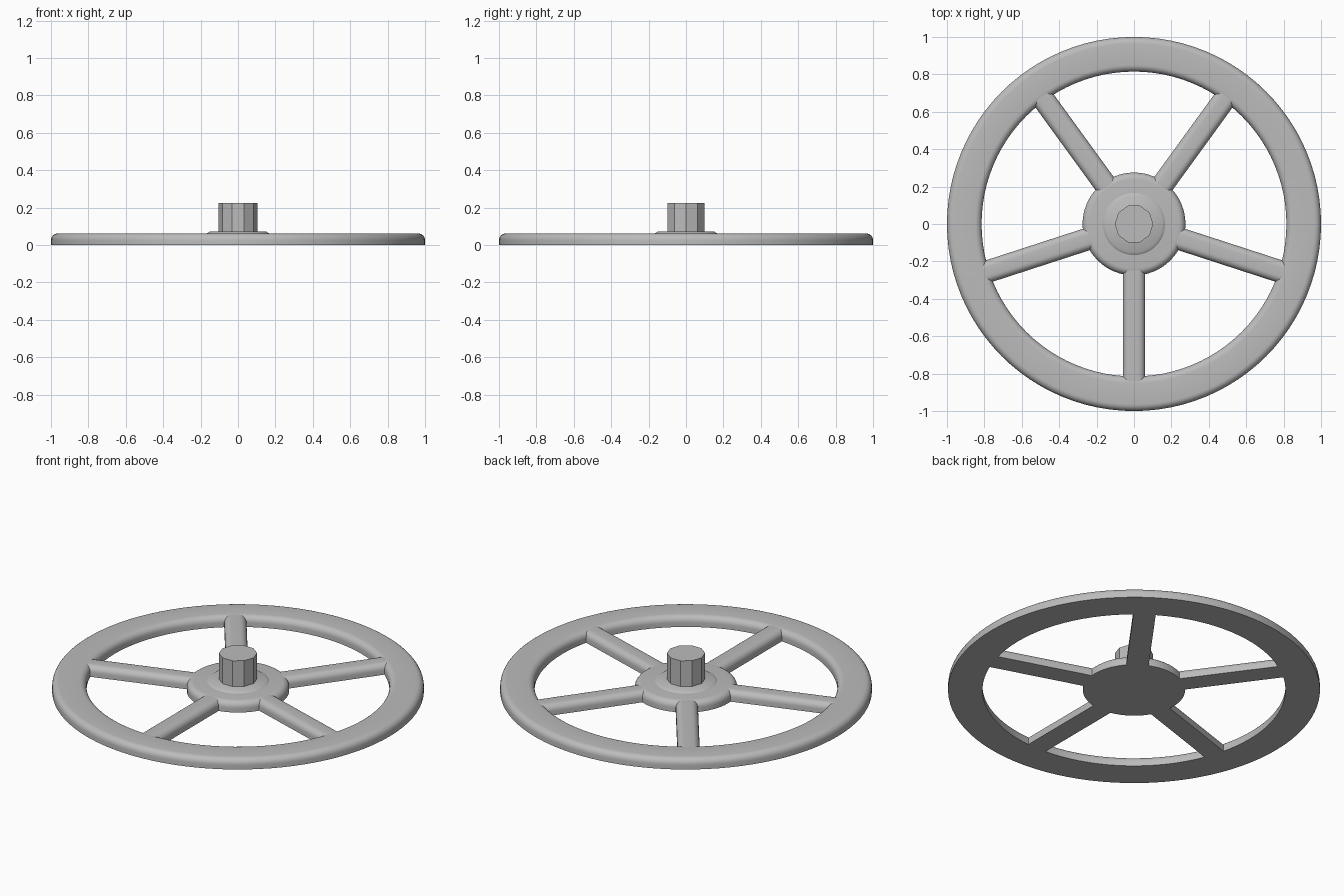
import bpy
import bmesh
from math import pi, sin, cos, radians
from mathutils import Matrix

cube = bpy.data.objects.get("Cube")
if cube:
    bpy.data.objects.remove(cube)

grey = bpy.data.materials.new("plain grey")
grey.use_nodes = True
COLOUR = (0.5, 0.5, 0.5, 1)
grey.diffuse_color = COLOUR
grey.node_tree.nodes["Principled BSDF"].inputs["Base Color"].default_value = COLOUR

HEIGHT = 0.062
FILLET = 0.036
SPOKES = 5


def finish(name, bm, smooth=True):
    bmesh.ops.recalc_face_normals(bm, faces=bm.faces)
    mesh = bpy.data.meshes.new(name)
    bm.to_mesh(mesh)
    bm.free()
    mesh.materials.append(grey)
    obj = bpy.data.objects.new(name, mesh)
    bpy.context.collection.objects.link(obj)
    if smooth:
        bpy.ops.object.select_all(action='DESELECT')
        obj.select_set(True)
        bpy.context.view_layer.objects.active = obj
        bpy.ops.object.shade_smooth_by_angle(angle=radians(32))
    return obj


def rounded_edge(edge, side, top, steps=6):
    """Upright wall at 'edge' with a quarter-round shoulder; side is +1 or -1."""
    points = [(edge, 0)]
    for i in range(steps + 1):
        a = i / steps * pi / 2
        points.append((edge - side * FILLET * (1 - cos(a)),
                       top - FILLET * (1 - sin(a))))
    return points


def lathe(name, profile, sides, closed=False):
    bm = bmesh.new()
    verts = [bm.verts.new((r, 0, z)) for r, z in profile]
    edges = [bm.edges.new(pair) for pair in zip(verts, verts[1:])]
    if closed:
        edges.append(bm.edges.new((verts[-1], verts[0])))
    bmesh.ops.spin(bm, geom=verts + edges, cent=(0, 0, 0), axis=(0, 0, 1),
                   angle=2 * pi, steps=sides, use_merge=True)
    bmesh.ops.remove_doubles(bm, verts=bm.verts, dist=1e-5)
    return finish(name, bm)


# Rim with flat underside and rounded upper edges
lathe("rim", rounded_edge(1.0, 1, HEIGHT)
      + rounded_edge(0.815, -1, HEIGHT)[::-1], 96, closed=True)

# Hub disc and the low tapered collar on it
lathe("hub", [(0, 0)] + rounded_edge(0.275, 1, HEIGHT) + [(0, HEIGHT)], 64)
lathe("collar", [(0.175, 0.055), (0.165, 0.063), (0.15, 0.072), (0, 0.072)], 48)

# Faceted handle post
bm = bmesh.new()
bmesh.ops.create_cone(bm, cap_ends=True, segments=10, radius1=0.103,
                      radius2=0.103, depth=0.165,
                      matrix=Matrix.Translation((0, 0, 0.1425))
                      @ Matrix.Rotation(pi / 2, 4, 'Z'))
finish("post", bm, smooth=False)

# Spokes with a rounded top, running from hub into rim
section = (rounded_edge(0.06, 1, HEIGHT - 0.001)
           + rounded_edge(-0.06, -1, HEIGHT - 0.001)[::-1])
for n in range(SPOKES):
    bm = bmesh.new()
    face = bm.faces.new([bm.verts.new((0, y, z)) for y, z in section])
    grown = bmesh.ops.extrude_face_region(bm, geom=[face], use_keep_orig=True)
    tips = [v for v in grown["geom"] if isinstance(v, bmesh.types.BMVert)]
    bmesh.ops.translate(bm, verts=tips, vec=(0.63, 0, 0))
    bmesh.ops.translate(bm, verts=bm.verts, vec=(0.22, 0, 0))
    bm.transform(Matrix.Rotation(-pi / 2 + n * 2 * pi / SPOKES, 4, 'Z'))
    finish(f"spoke_{n + 1}", bm)
